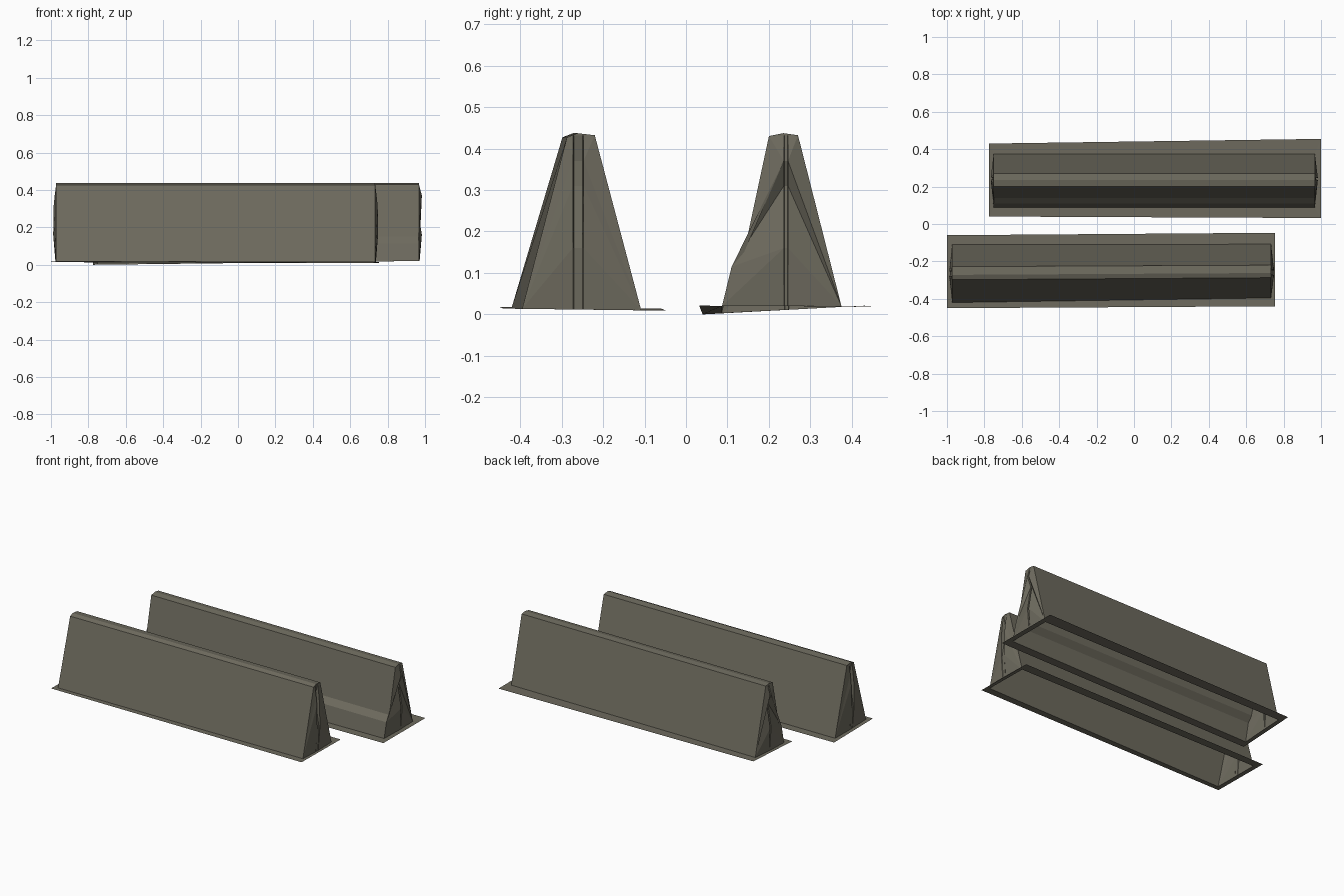
import bpy, bmesh

if "Cube" in bpy.data.objects:
    bpy.data.objects.remove(bpy.data.objects["Cube"])

mat = bpy.data.materials.new("weathered concrete grey")
mat.diffuse_color = (0.156, 0.147, 0.113, 1)
mat.use_nodes = True
mat.node_tree.nodes["Principled BSDF"].inputs["Base Color"].default_value = mat.diffuse_color

COLUMN_Z = [0, 0.16, 0.31, 0.37, 0.432]


def finish(bm, name):
    bmesh.ops.remove_doubles(bm, verts=bm.verts, dist=0.0005)
    me = bpy.data.meshes.new(name)
    bm.to_mesh(me)
    bm.free()
    me.materials.append(mat)
    bpy.context.collection.objects.link(bpy.data.objects.new(name, me))


def barrier(name, corners, ends, mids, half_gap, bulge, recess, front_order):
    """corners: flange FL, FR, BR, BL; ends: (x, outline front base to back base)."""
    (x0, _, _), (x1, _, _) = corners[0], corners[1]

    def ground(x, y):
        # height of the slightly warped foot sheet
        u = (x - x0) / (x1 - x0)
        f = [corners[0][i] * (1 - u) + corners[1][i] * u for i in range(3)]
        b = [corners[3][i] * (1 - u) + corners[2][i] * u for i in range(3)]
        v = (y - f[1]) / (b[1] - f[1])
        return f[2] * (1 - v) + b[2] * v

    def place(x, y, z):
        return (x, y, z if z else ground(x, y))

    rings = [[place(x, y, z) for y, z in outline] for x, outline in ends]

    # long sloping sides and ridge
    bm = bmesh.new()
    V = [[bm.verts.new(p) for p in r] for r in rings]
    for i in range(len(V[0]) - 1):
        bm.faces.new((V[0][i], V[1][i], V[1][i + 1], V[0][i + 1]))

    # creased end walls with a narrow centre groove
    for side, (x, outline), mid in zip((-1, 1), ends, mids):
        ring = V[0] if side < 0 else V[1]

        def column(y, inset):
            return [bm.verts.new(place(x + side * (b - r), y, z))
                    for b, r, z in zip(bulge, inset, COLUMN_Z)]

        def face(vs):
            bm.faces.new(vs if side > 0 else vs[::-1])

        def strip(chain, col, order, flip):
            p = q = 0
            for step in order:
                if step == "Q":
                    tri = (chain[p], col[q], col[q + 1])
                    q += 1
                else:
                    tri = (chain[p], col[q], chain[p + 1])
                    p += 1
                face(tri[::-1] if flip else tri)

        none = [0] * 5
        a, d = column(mid - half_gap, none), column(mid + half_gap, none)
        b, c = column(mid - half_gap * 0.8, recess), column(mid + half_gap * 0.8, recess)
        strip(ring[:-3], a, front_order, False)
        strip([ring[-1], ring[-2]], d, "QQQPQ", True)
        for l, r in ((a, b), (b, c), (c, d)):
            for i in range(4):
                face((l[i], r[i], r[i + 1], l[i + 1]))
        # small cap under the ridge
        face((ring[-4], a[4], b[4], c[4], d[4], ring[-2], ring[-3]))
    finish(bm, name + "_body")

    # open foot flange around the body
    bm = bmesh.new()
    outer = [bm.verts.new(p) for p in corners]
    inner = [bm.verts.new(p) for p in (rings[0][0], rings[1][0], rings[1][-1], rings[0][-1])]
    for i in range(4):
        j = (i + 1) % 4
        bm.faces.new((outer[i], outer[j], inner[j], inner[i]))
    finish(bm, name + "_flange")


# front barrier
barrier("front_barrier",
        [(-1, -0.45, 0.018), (0.755, -0.44, 0.014), (0.755, -0.047, 0.009), (-1, -0.06, 0.014)],
        [(-0.972, [(-0.42, 0), (-0.298, 0.427), (-0.272, 0.437), (-0.228, 0.432), (-0.11, 0)]),
         (0.733, [(-0.395, 0), (-0.287, 0.427), (-0.262, 0.437), (-0.22, 0.432), (-0.108, 0)])],
        (-0.265, -0.26), 0.013,
        [0.004, 0.016, 0.014, 0.008, 0], [0, 0.004, 0.025, 0.02, 0], "QQQPQ")

# rear barrier, with a kinked toe on its front side
barrier("rear_barrier",
        [(-0.775, 0.04, 0.0), (1, 0.032, 0.021), (1, 0.455, 0.019), (-0.775, 0.43, 0.021)],
        [(-0.75, [(0.087, 0), (0.11, 0.115), (0.14, 0.15), (0.2, 0.43), (0.235, 0.437),
                  (0.27, 0.432), (0.375, 0)]),
         (0.967, [(0.087, 0), (0.11, 0.115), (0.14, 0.15), (0.2, 0.43), (0.235, 0.437),
                  (0.27, 0.432), (0.375, 0)])],
        (0.243, 0.241), 0.005,
        [0.004, 0.016, -0.008, 0.016, 0], [0, 0.01, 0.01, 0.01, 0], "QPQQPPQ")
